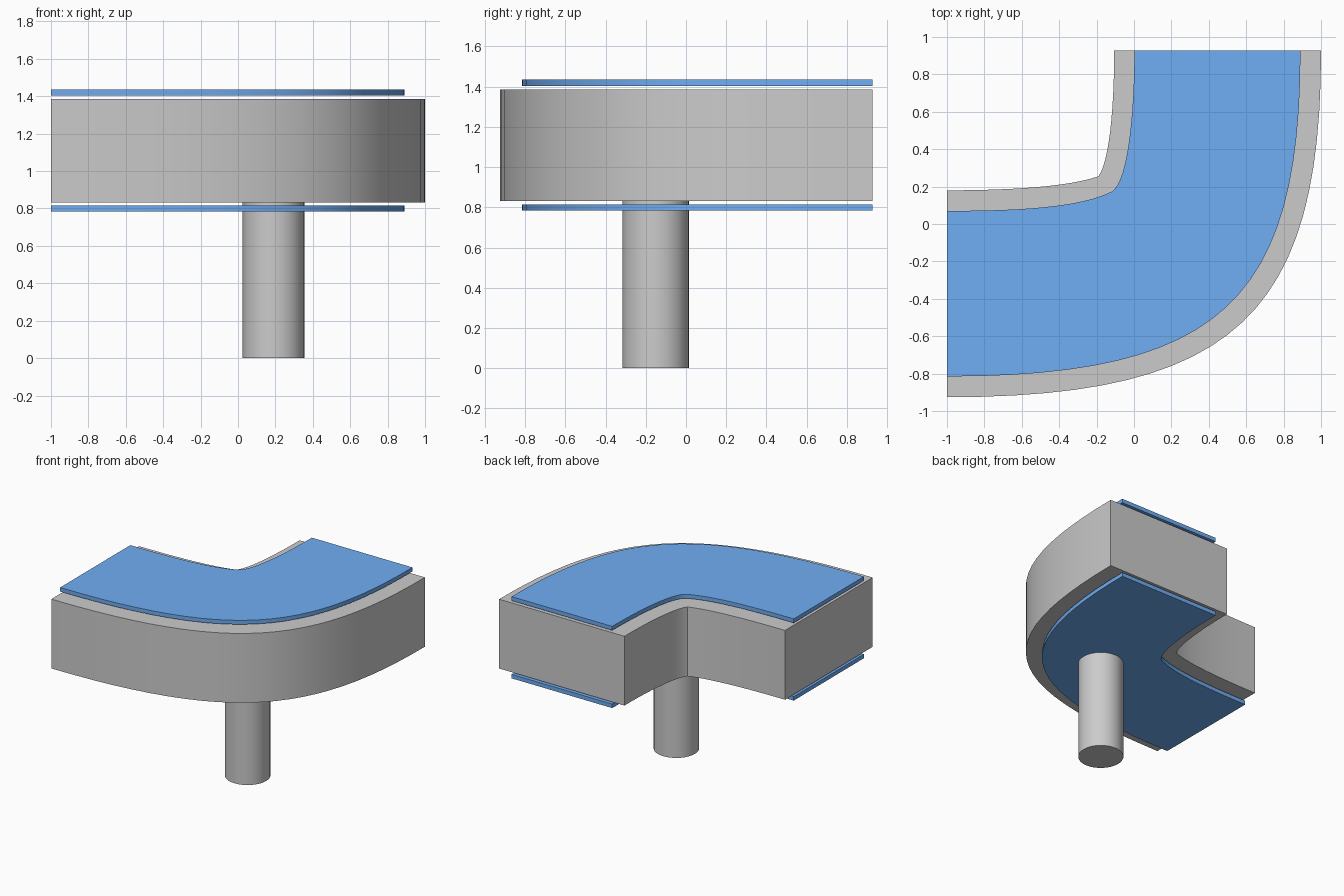
import bpy, bmesh
from mathutils import Vector
from mathutils.geometry import interpolate_bezier

if "Cube" in bpy.data.objects:
    bpy.data.objects.remove(bpy.data.objects["Cube"])


def curve(points, steps):
    """Sample one cubic bezier in the xy plane."""
    return list(interpolate_bezier(*[Vector((x, y, 0)) for x, y in points], steps))


def finish(obj, angle=0.6):
    bpy.ops.object.select_all(action='DESELECT')
    obj.select_set(True)
    bpy.context.view_layer.objects.active = obj
    bpy.ops.object.shade_smooth_by_angle(angle=angle)


def bent_slab(name, outline, z0, z1, mat=None):
    """Extrude a closed outline from z0 to z1."""
    bm = bmesh.new()
    face = bm.faces.new([bm.verts.new((p.x, p.y, z0)) for p in outline])
    ext = bmesh.ops.extrude_face_region(bm, geom=[face])
    top = [g for g in ext['geom'] if isinstance(g, bmesh.types.BMVert)]
    bmesh.ops.translate(bm, verts=top, vec=(0, 0, z1 - z0))
    bmesh.ops.recalc_face_normals(bm, faces=bm.faces)
    mesh = bpy.data.meshes.new(name)
    bm.to_mesh(mesh)
    bm.free()
    obj = bpy.data.objects.new(name, mesh)
    bpy.context.collection.objects.link(obj)
    if mat:
        mesh.materials.append(mat)
    finish(obj)
    return obj


def elbow(outer, inner_a, inner_b):
    return (curve(outer, 25) + curve(inner_a, 13) + curve(inner_b, 13)[1:])


blue = bpy.data.materials.new("blue")
blue.diffuse_color = (0.16, 0.42, 0.9, 1)
blue.use_nodes = True
blue.node_tree.nodes["Principled BSDF"].inputs["Base Color"].default_value = blue.diffuse_color

# Outlines: outer sweep, then inner sweep back in two pieces
body_outline = elbow(
    [(-1, -0.926), (0.54, -0.926), (1, -0.48), (1, 0.928)],
    [(-0.106, 0.928), (-0.106, 0.60), (-0.135, 0.33), (-0.19, 0.255)],
    [(-0.19, 0.255), (-0.35, 0.20), (-0.65, 0.18), (-1, 0.18)])
panel_outline = elbow(
    [(-1, -0.815), (0.46, -0.815), (0.89, -0.41), (0.89, 0.928)],
    [(0.002, 0.928), (0.002, 0.60), (-0.03, 0.24), (-0.115, 0.175)],
    [(-0.115, 0.175), (-0.28, 0.09), (-0.60, 0.07), (-1, 0.07)])

# Curved body with a thin panel floating above and below
bent_slab("curved_body", body_outline, 0.832, 1.385)
bent_slab("top_panel", panel_outline, 1.403, 1.435, blue)
bent_slab("bottom_panel", panel_outline, 0.783, 0.815, blue)

# Supporting post
bpy.ops.mesh.primitive_cylinder_add(vertices=32, radius=0.165, depth=0.832,
                                    location=(0.19, -0.15, 0.416))
post = bpy.context.object
post.name = "post"
finish(post)
